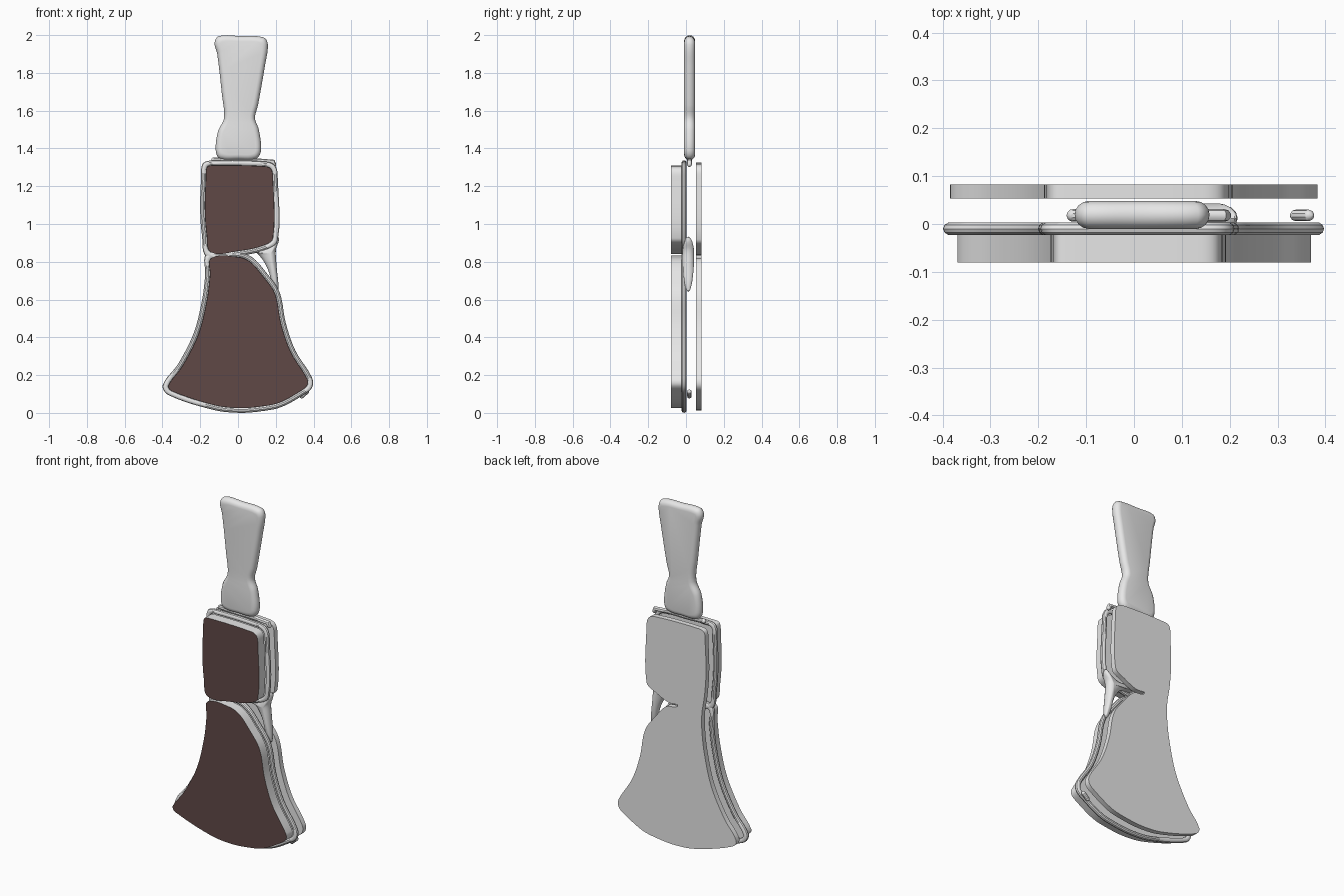
import bpy, bmesh, math
from mathutils import Vector

cube = bpy.data.objects.get("Cube")
if cube:
    bpy.data.objects.remove(cube)


def material(name, rgb):
    m = bpy.data.materials.new(name)
    m.use_nodes = True
    m.diffuse_color = (*rgb, 1)
    m.node_tree.nodes["Principled BSDF"].inputs["Base Color"].default_value = (*rgb, 1)
    return m


GREY = material("light grey", (0.8, 0.8, 0.8))
BROWN = material("dark brown", (0.115, 0.066, 0.062))


def offset(pts, d):
    """Move a clockwise outline outwards by d."""
    out = []
    for i, p in enumerate(pts):
        a = (p - pts[i - 1]).normalized()
        b = (pts[(i + 1) % len(pts)] - p).normalized()
        na, nb = Vector((-a.y, a.x)), Vector((-b.y, b.x))
        out.append(p + (na + nb) * d / max(1 + na.dot(nb), 0.5))
    return out


def smooth(pts, steps=5):
    """Run a closed Hermite curve through the points."""
    n = len(pts)
    tan = [(pts[(i + 1) % n] - pts[i - 1]).normalized() for i in range(n)]
    out = []
    for i in range(n):
        p, q = pts[i], pts[(i + 1) % n]
        size = (q - p).length
        for k in range(steps):
            t = k / steps
            h = t * t * (3 - 2 * t)
            out.append(p * (1 - h) + q * h + tan[i] * size * t * (1 - t) ** 2
                       - tan[(i + 1) % n] * size * t * t * (1 - t))
    return out


def loft(name, rings, closed=False, dark_front=False):
    """Skin a list of (outline, y) rings, capped or joined into a loop."""
    bm = bmesh.new()
    loops = [[bm.verts.new((p.x, y, p.y)) for p in ring] for ring, y in rings]
    n = len(loops[0])
    for j in range(len(loops) if closed else len(loops) - 1):
        a, b = loops[j], loops[(j + 1) % len(loops)]
        for i in range(n):
            k = (i + 1) % n
            bm.faces.new((a[i], a[k], b[k], b[i]))
    if not closed:
        bm.faces.new(loops[0])
        bm.faces.new(loops[-1])
    bmesh.ops.recalc_face_normals(bm, faces=bm.faces)
    bm.normal_update()
    if dark_front:
        for f in bm.faces:
            f.material_index = int(f.normal.y < -0.9)
    finish(name, bm)


def finish(name, bm):
    me = bpy.data.meshes.new(name)
    bm.to_mesh(me)
    bm.free()
    me.materials.append(GREY)
    me.materials.append(BROWN)
    ob = bpy.data.objects.new(name, me)
    bpy.context.collection.objects.link(ob)
    bpy.ops.object.select_all(action='DESELECT')
    ob.select_set(True)
    bpy.context.view_layer.objects.active = ob
    bpy.ops.object.shade_smooth_by_angle(angle=math.radians(35))


def plate(name, pts, y0, y1, grow=0, dark_front=False):
    ring = smooth(offset(pts, grow))
    loft(name, [(ring, y0), (ring, y1)], dark_front=dark_front)


def rim(name, pts, grow, y, r):
    """Round tube following an outline."""
    angles = [math.tau * k / 10 for k in range(10)]
    loft(name, [(smooth(offset(pts, grow + r * math.cos(a))), y + r * math.sin(a))
                for a in angles], closed=True)


def rod(name, path, y, r):
    """Open round-ended tube made from a bevelled curve."""
    cu = bpy.data.curves.new(name, 'CURVE')
    cu.dimensions = '3D'
    cu.bevel_depth = r
    cu.bevel_resolution = 3
    cu.use_fill_caps = True
    sp = cu.splines.new('POLY')
    a, b = Vector(path[0]), Vector(path[-1])
    da = (a - Vector(path[1])).normalized()
    db = (b - Vector(path[-2])).normalized()
    taper = [(r, 0.1), (r * 0.8, 0.6), (r * 0.4, 0.92)]
    pts = [(a + da * d, s) for d, s in taper] + [(Vector(p), 1) for p in path]
    pts += [(b + db * d, s) for d, s in reversed(taper)]
    sp.points.add(len(pts) - 1)
    for q, (p, s) in zip(sp.points, pts):
        q.co = (p.x, y, p.y, 1)
        q.radius = s
    tmp = bpy.data.objects.new(name + " path", cu)
    bm = bmesh.new()
    me = tmp.to_mesh()
    bm.from_mesh(me)
    tmp.to_mesh_clear()
    bpy.data.objects.remove(tmp)
    finish(name, bm)


def outline(*pts):
    return [Vector(p) for p in pts]


# Outlines in x, z
upper = outline((-.164, 1.30), (-.14, 1.31), (.14, 1.305), (.175, 1.29), (.185, 1.24),
                (.185, .925), (.13, .885), (0, .857), (-.143, .85), (-.165, .94),
                (-.175, 1.08), (-.17, 1.24))
lower = outline((-.14, .82), (0, .825), (.063, .80), (.127, .73), (.196, .63), (.228, .47),
                (.28, .32), (.366, .18), (.366, .145), (.33, .115), (.22, .055),
                (.127, .035), (.01, .026), (-.12, .04), (-.35, .115), (-.368, .145),
                (-.296, .245), (-.21, .415), (-.164, .60), (-.148, .73))
grip = outline((-.10, 1.995), (.01, 1.995), (.135, 1.988), (.158, 1.95), (.143, 1.84),
               (.106, 1.63), (.09, 1.56), (.11, 1.5), (.122, 1.39), (.095, 1.345),
               (0, 1.34), (-.095, 1.345), (-.118, 1.39), (-.106, 1.49), (-.074, 1.56),
               (-.085, 1.685), (-.11, 1.9), (-.124, 1.96))

# Front plates with painted faces, and the tubes around them
for label, pts in (("upper", upper), ("lower", lower)):
    plate(label + "_front_plate", pts, -.08, -.022, dark_front=True)
    rim(label + "_rim", pts, .012, -.01, .0135)

# One back plate with a notch on the left side
back = upper[:6] + outline((.13, .885), (.05, .85), (-.02, .835)) + lower[2:] \
    + outline((-.148, .83)) + upper[9:]
plate("back_plate", back, .053, .083, grow=.013)

# Rounded grip
steps = [math.pi * k / 8 for k in range(9)]
loft("grip", [(smooth(offset(grip, -.027 * (1 - math.sin(a)))), .019 - .029 * math.cos(a))
              for a in steps])

# Swollen trigger web between the two sections
web = smooth(outline((.02, .872), (.10, .845), (.158, .76), (.19, .65), (.213, .642),
                     (.205, .77), (.20, .86), (.215, .93), (.18, .912), (.127, .888)))
centre = Vector((.172, .84))
loft("trigger_web", [([centre.lerp(p, max(math.sin(a), .12)) for p in web],
                      .012 - .031 * math.cos(a)) for a in steps])

# Small rods: collar under the grip, web nub and toe nub
rod("collar_rod", [(-.128, 1.34), (-.05, 1.335), (.1, 1.335), (.185, 1.33), (.19, 1.315)],
    .018, .013)
rod("web_nub", [(.035, .875), (.06, .888)], .012, .011)
rod("toe_nub", [(.338, .088), (.365, .112)], .018, .012)
